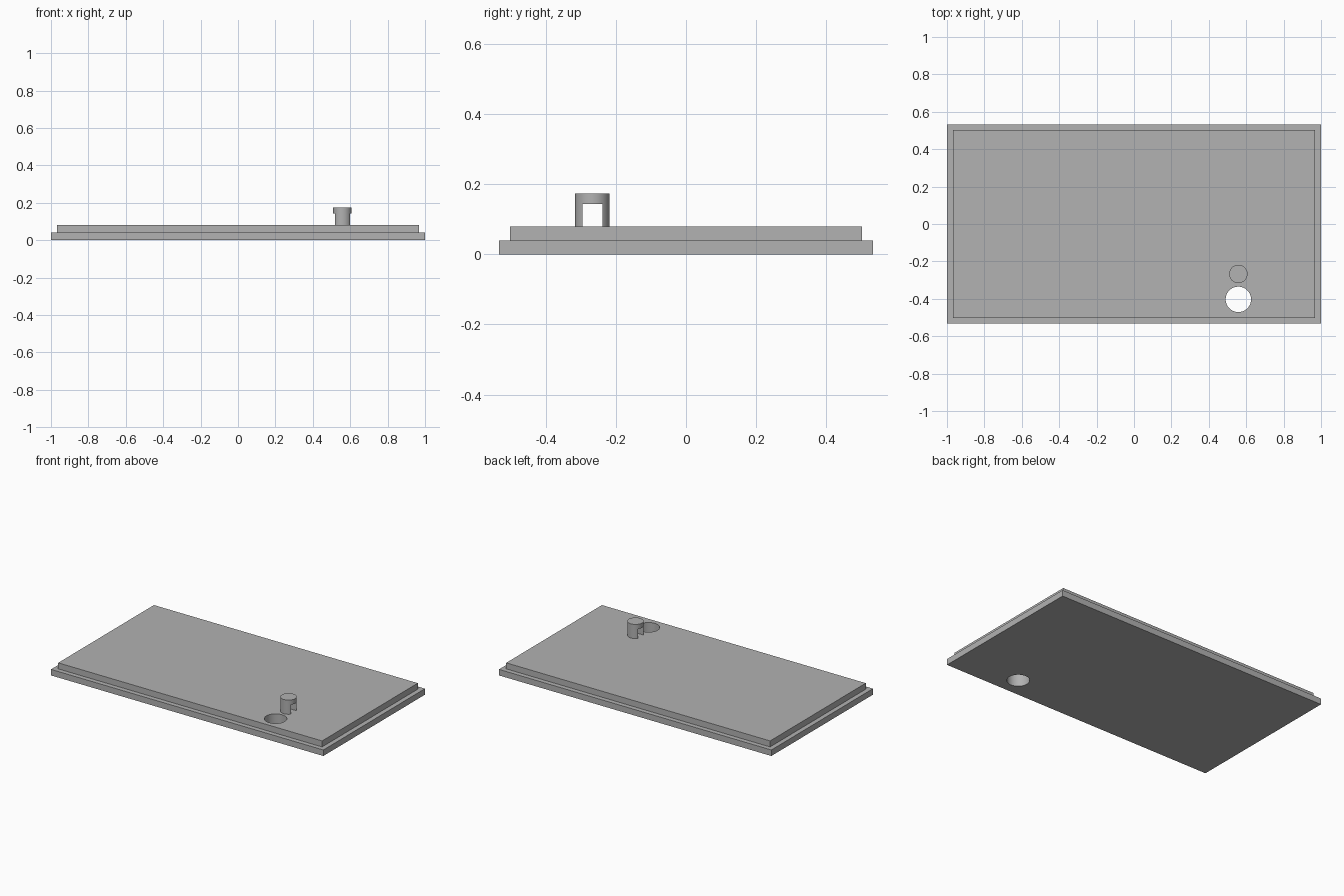
import bpy
import bmesh
import math

if "Cube" in bpy.data.objects:
    bpy.data.objects.remove(bpy.data.objects["Cube"], do_unlink=True)

# Single grey material
GREY = (0.445, 0.445, 0.445, 1.0)
grey = bpy.data.materials.new("plain grey")
grey.use_nodes = True
grey.diffuse_color = GREY
grey.node_tree.nodes["Principled BSDF"].inputs["Base Color"].default_value = GREY

# Main dimensions
HALF_X, HALF_Y = 1.0, 0.533
TIER = 0.04
STEP = 0.044
DECK = 2 * TIER
FEATURE_X = 0.558
POST_Y, POST_R, POST_TOP = -0.267, 0.049, 0.174
HOLE_Y, HOLE_R = -0.403, 0.068
SLOT_HALF, SLOT_TOP = 0.0285, 0.143


def finish(obj, name):
    obj.name = obj.data.name = name
    obj.data.materials.append(grey)
    return obj


def box(name, centre, size):
    bpy.ops.mesh.primitive_cube_add(size=1, location=centre)
    obj = bpy.context.object
    obj.scale = size
    bpy.ops.object.transform_apply(location=False, rotation=False, scale=True)
    return finish(obj, name)


def cylinder(name, y, radius, bottom, top):
    bpy.ops.mesh.primitive_cylinder_add(
        vertices=64, radius=radius, depth=top - bottom,
        location=(FEATURE_X, y, (bottom + top) / 2))
    return finish(bpy.context.object, name)


def cut(target, cutter):
    mod = target.modifiers.new("cut", "BOOLEAN")
    mod.operation = "DIFFERENCE"
    mod.solver = "EXACT"
    mod.object = cutter
    bpy.context.view_layer.objects.active = target
    bpy.ops.object.modifier_apply(modifier=mod.name)
    bpy.data.objects.remove(cutter, do_unlink=True)


def smooth(obj):
    bpy.ops.object.select_all(action="DESELECT")
    obj.select_set(True)
    bpy.context.view_layer.objects.active = obj
    bpy.ops.object.shade_smooth_by_angle(angle=math.radians(30))


# Stepped plate: inset the top of a slab and raise it as the second tier
plate = box("stepped_plate", (0, 0, TIER / 2), (2 * HALF_X, 2 * HALF_Y, TIER))
bm = bmesh.new()
bm.from_mesh(plate.data)
top = max(bm.faces, key=lambda f: f.calc_center_median().z)
bmesh.ops.inset_individual(bm, faces=[top], thickness=STEP)
raised = bmesh.ops.extrude_face_region(bm, geom=[top])["geom"]
bmesh.ops.translate(bm, vec=(0, 0, TIER),
                    verts=[v for v in raised if isinstance(v, bmesh.types.BMVert)])
if top.is_valid:
    bmesh.ops.delete(bm, geom=[top], context="FACES_ONLY")
bmesh.ops.recalc_face_normals(bm, faces=bm.faces)
bm.to_mesh(plate.data)
bm.free()

# Round hole straight through the plate
cut(plate, cylinder("hole_cutter", HOLE_Y, HOLE_R, -TIER, DECK + TIER))
smooth(plate)

# Round post with a slot through its lower part, leaving two legs and a cap
post = cylinder("slotted_post", POST_Y, POST_R, DECK, POST_TOP)
slot_bottom = DECK - TIER
cut(post, box("slot_cutter",
              (FEATURE_X, POST_Y, (slot_bottom + SLOT_TOP) / 2),
              (4 * POST_R, 2 * SLOT_HALF, SLOT_TOP - slot_bottom)))
smooth(post)
